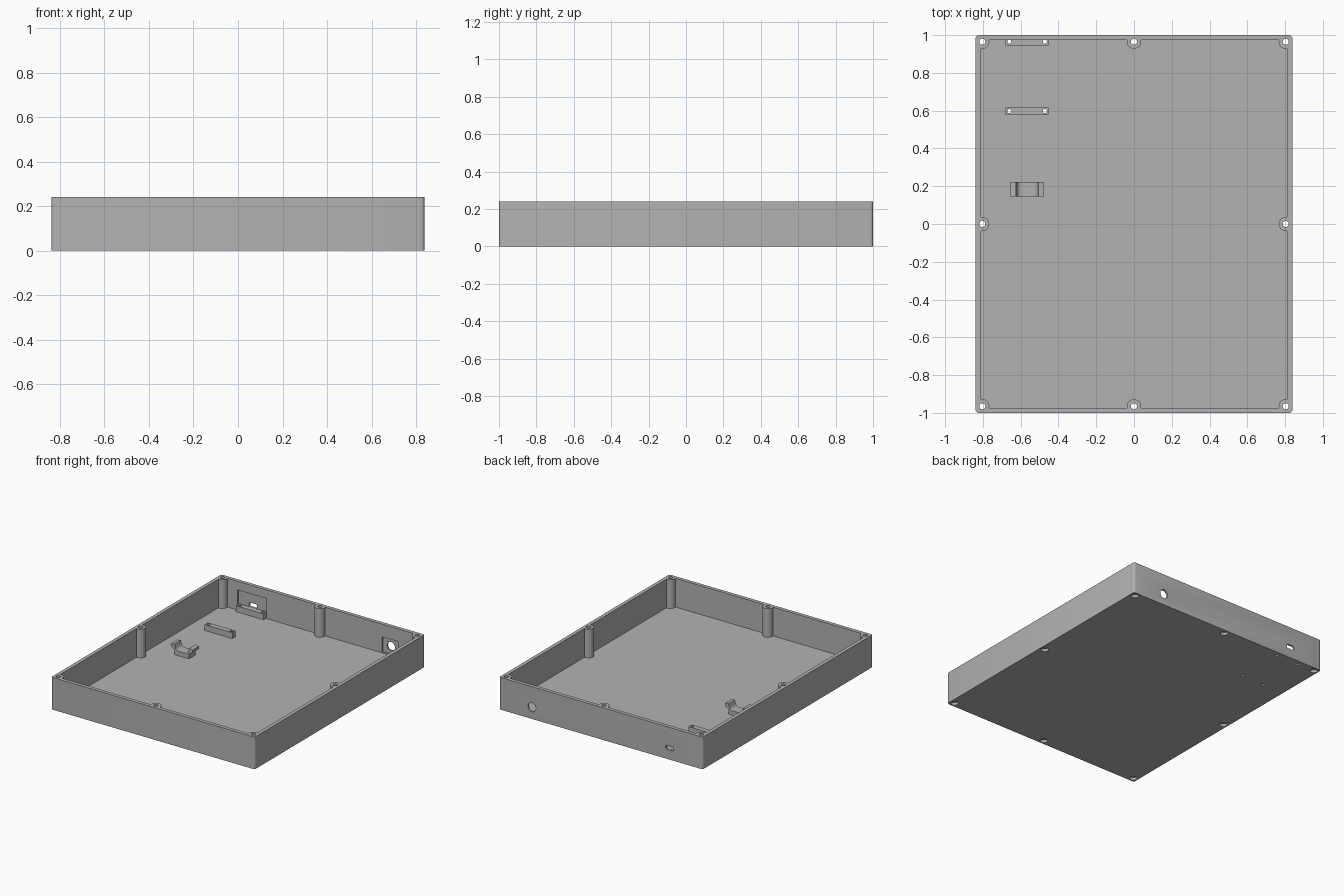
import bpy, bmesh, math
from mathutils import Matrix, Vector

if "Cube" in bpy.data.objects:
    bpy.data.objects.remove(bpy.data.objects["Cube"])

W, L, H = 0.838, 1.0, 0.24      # half width, half length, height
WALL, FLOOR = 0.027, 0.026
MOUNT_X = -0.566                # centre line of the small fittings

grey = bpy.data.materials.new("plain grey")
grey.use_nodes = True
grey.diffuse_color = (0.45, 0.45, 0.45, 1)
grey.node_tree.nodes["Principled BSDF"].inputs["Base Color"].default_value = grey.diffuse_color


def finish(name, bm):
    bmesh.ops.recalc_face_normals(bm, faces=bm.faces)
    mesh = bpy.data.meshes.new(name)
    bm.to_mesh(mesh)
    bm.free()
    ob = bpy.data.objects.new(name, mesh)
    mesh.materials.append(grey)
    bpy.context.collection.objects.link(ob)
    return ob


def box(name, lo, hi, corner=0):
    lo, hi = Vector(lo), Vector(hi)
    bm = bmesh.new()
    bmesh.ops.create_cube(bm, size=1, matrix=Matrix.Translation((lo + hi) / 2)
                          @ Matrix.Diagonal((*(hi - lo), 1)))
    if corner:
        upright = [e for e in bm.edges if abs(e.verts[0].co.z - e.verts[1].co.z) > 0.01]
        bmesh.ops.bevel(bm, geom=upright, offset=corner, segments=4, profile=0.5, affect='EDGES')
    return finish(name, bm)


def rod(name, centre, radius, depth, axis='Z', sides=32):
    bm = bmesh.new()
    turn = Matrix.Rotation(math.pi / 2, 4, 'X') if axis == 'Y' else Matrix()
    bmesh.ops.create_cone(bm, cap_ends=True, segments=sides, radius1=radius, radius2=radius,
                          depth=depth, matrix=Matrix.Translation(centre) @ turn)
    return finish(name, bm)


def cut(target, cutter):
    mod = target.modifiers.new("cut", 'BOOLEAN')
    mod.operation, mod.solver, mod.object = 'DIFFERENCE', 'EXACT', cutter
    bpy.context.view_layer.objects.active = target
    bpy.ops.object.modifier_apply(modifier=mod.name)
    bpy.data.objects.remove(cutter)


def smooth(ob):
    bpy.ops.object.select_all(action='DESELECT')
    ob.select_set(True)
    bpy.context.view_layer.objects.active = ob
    bpy.ops.object.shade_smooth_by_angle(angle=math.radians(30))


# Tray: the cavity leaves the screw posts standing along the walls
posts = [(x * 0.803, y * 0.965) for x in (-1, 0, 1) for y in (-1, 0, 1) if x or y]
tray = box("tray", (-W, -L, 0), (W, L, H), corner=0.015)
cavity = box("cavity", (WALL - W, WALL - L, FLOOR), (W - WALL, L - WALL, H + 0.1))
for x, y in posts:
    cut(cavity, rod("post_shape", (x, y, 0.2), 0.037, 0.6))
cut(tray, cavity)

# Screw holes with wider pockets underneath
for x, y in posts:
    cut(tray, rod("screw_hole", (x, y, H / 2), 0.016, 0.5))
    cut(tray, rod("screw_pocket", (x, y, 0), 0.026, 0.04))

# Back wall: thinned areas inside, a round hole and a slot
cut(tray, box("round_recess", (0.505, 0.95, 0.03), (0.635, 0.986, 0.145)))
cut(tray, rod("round_hole", (0.57, 1, 0.086), 0.033, 0.2, 'Y'))
cut(tray, box("slot_recess", (MOUNT_X - 0.12, 0.95, FLOOR + 0.001), (MOUNT_X + 0.12, 0.986, 0.175)))
slot = box("slot", (MOUNT_X - 0.033, 0.9, 0.07), (MOUNT_X + 0.033, 1.1, 0.102))
bm = bmesh.new()
bm.from_mesh(slot.data)
ends = [e for e in bm.edges if abs(e.verts[0].co.y - e.verts[1].co.y) > 0.1]
bmesh.ops.bevel(bm, geom=ends, offset=0.012, segments=4, profile=0.5, affect='EDGES')
bm.to_mesh(slot.data)
bm.free()
cut(tray, slot)

# Two mounting bars, drilled right through the floor
for name, y in (("rear_bar", 0.965), ("front_bar", 0.598)):
    bar = box(name, (MOUNT_X - 0.114, y - 0.019, FLOOR), (MOUNT_X + 0.114, y + 0.019, 0.07))
    for side in (-1, 1):
        spot = (MOUNT_X + side * 0.094, y, 0.05)
        for part in (bar, tray):
            cut(part, rod("bar_hole", spot, 0.011, 0.2, sides=24))
    smooth(bar)
smooth(tray)

# Cradle: a saddle with flared tips, drawn as half a profile and mirrored
half = [(0.06, FLOOR), (0.06, 0.062), (0.09, 0.08), (0.09, 0.1), (0.06, 0.104),
        (0.052, 0.075), (0.045, 0.064), (0.034, 0.059)]
outline = half + [(-x, z) for x, z in reversed(half)]
bm = bmesh.new()
face = bm.faces.new([bm.verts.new((MOUNT_X + x, 0.146, z)) for x, z in outline])
grown = bmesh.ops.extrude_face_region(bm, geom=[face])
bmesh.ops.translate(bm, vec=(0, 0.076, 0),
                    verts=[v for v in grown["geom"] if isinstance(v, bmesh.types.BMVert)])
finish("cradle", bm)
